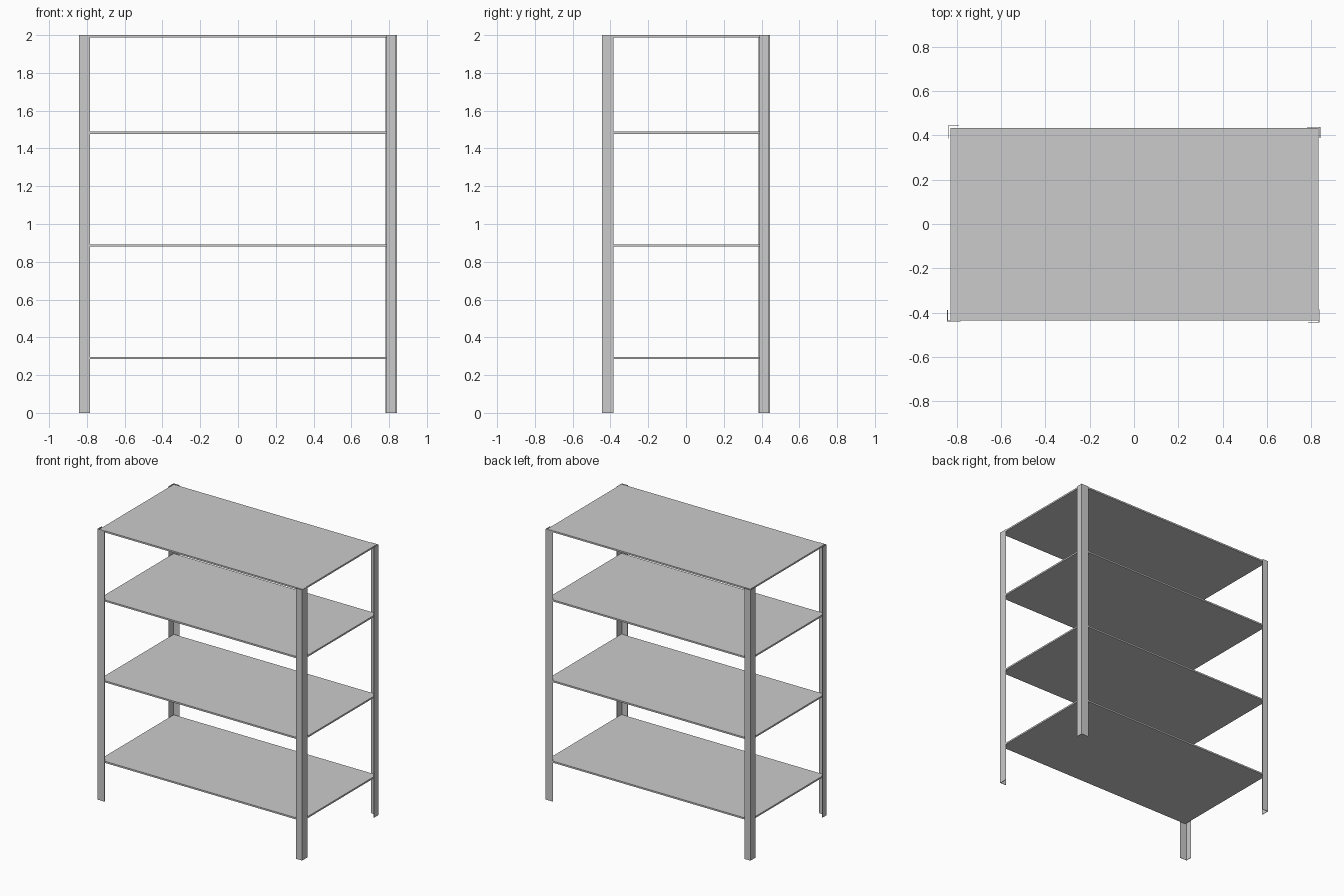
import bpy, bmesh

if "Cube" in bpy.data.objects:
    bpy.data.objects.remove(bpy.data.objects["Cube"])

HEIGHT = 2.0
STEEL = 0.003          # thickness of the angle posts
BOARD = 0.012          # thickness of the shelves


def extrude_profile(name, points, z0, z1):
    """Make a solid by raising a flat outline from z0 to z1."""
    bm = bmesh.new()
    face = bm.faces.new([bm.verts.new((x, y, z0)) for x, y in points])
    top = bmesh.ops.extrude_face_region(bm, geom=[face])["geom"]
    verts = [g for g in top if isinstance(g, bmesh.types.BMVert)]
    bmesh.ops.translate(bm, verts=verts, vec=(0, 0, z1 - z0))
    bmesh.ops.recalc_face_normals(bm, faces=bm.faces)
    mesh = bpy.data.meshes.new(name)
    bm.to_mesh(mesh)
    bm.free()
    obj = bpy.data.objects.new(name, mesh)
    bpy.context.collection.objects.link(obj)
    return obj


def angle_post(name, x, y, arm_x, arm_y):
    """L-section post, outer corner at (x, y), arms pointing inwards."""
    sx, sy = (-1 if x > 0 else 1), (-1 if y > 0 else 1)
    outline = [(0, 0), (arm_x, 0), (arm_x, STEEL),
               (STEEL, STEEL), (STEEL, arm_y), (0, arm_y)]
    points = [(x + sx * u, y + sy * v) for u, v in outline]
    return extrude_profile(name, points, 0, HEIGHT)


# Corner posts: unequal angle section, turned around the shelf corners
angle_post("post_front_left", -0.843, -0.439, 0.06, 0.05)
angle_post("post_front_right", 0.836, -0.445, 0.05, 0.06)
angle_post("post_back_right", 0.841, 0.438, 0.06, 0.05)
angle_post("post_back_left", -0.839, 0.445, 0.05, 0.06)

# Four flat shelves, the last flush with the post tops
x0, x1, y0, y1 = -0.829, 0.832, -0.435, 0.433
rect = [(x0, y0), (x1, y0), (x1, y1), (x0, y1)]
for i, z_top in enumerate((0.297, 0.892, 1.489, HEIGHT)):
    extrude_profile(f"shelf_{i + 1}", rect, z_top - BOARD, z_top)
